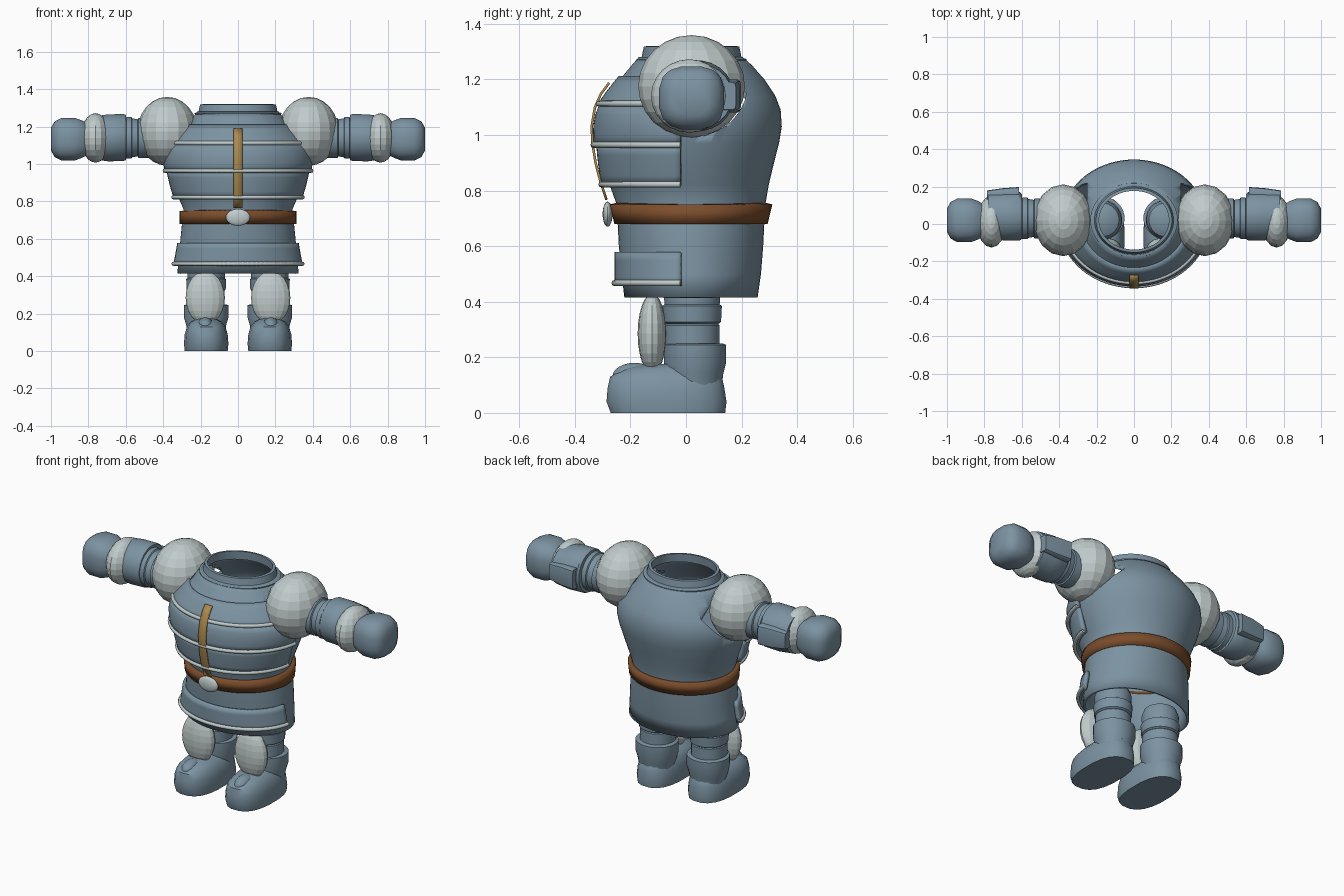
import bpy, bmesh
from math import sin, cos, pi, acos, copysign
from mathutils import Matrix, Vector

if "Cube" in bpy.data.objects:
    bpy.data.objects.remove(bpy.data.objects["Cube"])


def material(name, rgb):
    m = bpy.data.materials.new(name)
    m.use_nodes = True
    m.diffuse_color = (*rgb, 1)
    m.node_tree.nodes["Principled BSDF"].inputs["Base Color"].default_value = (*rgb, 1)
    return m


STEEL = material("blue grey steel", (0.2, 0.29, 0.36))
PALE = material("pale grey metal", (0.53, 0.6, 0.6))
LEATHER = material("brown leather", (0.2, 0.075, 0.025))
GOLD = material("dull gold", (0.42, 0.26, 0.08))


def finish(name, bm, mat, smooth=35, closed=True, mirror=False):
    if mirror:
        bmesh.ops.scale(bm, vec=(-1, 1, 1), verts=bm.verts)
    if closed:
        bmesh.ops.recalc_face_normals(bm, faces=bm.faces)
    mesh = bpy.data.meshes.new(name)
    bm.to_mesh(mesh)
    bm.free()
    ob = bpy.data.objects.new(name, mesh)
    bpy.context.collection.objects.link(ob)
    mesh.materials.append(mat)
    if smooth:
        activate(ob)
        bpy.ops.object.shade_smooth_by_angle(angle=smooth * pi / 180)
    return ob


def activate(ob):
    bpy.ops.object.select_all(action='DESELECT')
    ob.select_set(True)
    bpy.context.view_layer.objects.active = ob


def apply_all(ob):
    activate(ob)
    for m in list(ob.modifiers):
        bpy.ops.object.modifier_apply(modifier=m.name)


def loft(name, rings, mat, axis='z', n=24, power=2, caps=True, mirror=False, smooth=35, closed=True):
    """Rings are (height, centre u, centre v, radius u, radius v)."""
    bm = bmesh.new()
    rows = []
    for h, cu, cv, ru, rv in rings:
        row = []
        for i in range(n):
            t = 2 * pi * (i + 0.5) / n
            u = cu + ru * copysign(abs(sin(t)) ** (2 / power), sin(t))
            v = cv - rv * copysign(abs(cos(t)) ** (2 / power), cos(t))
            row.append(bm.verts.new((u, v, h) if axis == 'z' else (h, u, v)))
        rows.append(row)
    for a, b in zip(rows, rows[1:]):
        for i in range(n):
            j = (i + 1) % n
            bm.faces.new((a[i], a[j], b[j], b[i]))
    if caps:
        bm.faces.new(rows[0])
        bm.faces.new(rows[-1])
    return finish(name, bm, mat, smooth, closed, mirror)


def ball(name, centre, radii, mat, mirror=False, seg=16, rings=12, smooth=0):
    bm = bmesh.new()
    bmesh.ops.create_uvsphere(bm, u_segments=seg, v_segments=rings, radius=1)
    bm.transform(Matrix.Translation(centre) @ Matrix.Diagonal((*radii, 1)))
    return finish(name, bm, mat, smooth, True, mirror)


# Torso outline: height, half width, front y, back y
BODY = [(.415, .325, -.222, .258), (.5, .316, -.232, .27), (.6, .308, -.242, .278),
        (.68, .3, -.246, .282), (.75, .288, -.25, .286), (.82, .318, -.275, .298),
        (.9, .35, -.297, .317), (.97, .373, -.311, .335), (1.03, .386, -.315, .345),
        (1.09, .378, -.308, .341), (1.14, .346, -.283, .322), (1.2, .288, -.238, .282),
        (1.25, .242, -.196, .238), (1.28, .218, -.17, .205)]


def section(z, off=0):
    for p, q in zip(BODY, BODY[1:]):
        if z <= q[0]:
            break
    f = (z - p[0]) / (q[0] - p[0])
    a, fr, bk = (p[k] + f * (q[k] - p[k]) for k in (1, 2, 3))
    return z, 0, (fr + bk) / 2, a + off, (bk - fr) / 2 + off


def thicken(ob, amount):
    m = ob.modifiers.new("thickness", 'SOLIDIFY')
    m.thickness, m.offset = amount, -1
    apply_all(ob)


# Hollow torso with round armholes
torso = loft("torso", [section(b[0]) for b in BODY], STEEL, n=64, caps=False, closed=False)
thicken(torso, .015)
for mirror in (False, True):
    cutter = loft("armhole_cutter", [(.25, .03, 1.19, .193, .193), (.6, .03, 1.19, .193, .193)],
                  STEEL, axis='x', n=48, mirror=mirror)
    cutter.hide_render = True
    cut = torso.modifiers.new("armhole", 'BOOLEAN')
    cut.operation, cut.solver, cut.object = 'DIFFERENCE', 'EXACT', cutter
    apply_all(torso)
    bpy.data.objects.remove(cutter)

# Neck ring
loft("neck_ring", [(1.25, 0, .02, .225, .2), (1.272, 0, .02, .234, .198), (1.28, 0, .02, .212, .18),
                   (1.318, 0, .02, .203, .172), (1.32, 0, .02, .187, .157), (1.27, 0, .02, .19, .16)],
     STEEL, n=48, caps=False, closed=False)

# Belt and buckle
belt = loft("belt", [section(.68, .012), section(.75, .025)], LEATHER, n=64, caps=False, closed=False)
thicken(belt, .03)
ball("buckle", (0, -.282, .715), (.065, .018, .045), PALE, seg=20, smooth=40)


def arc(z, off, n=40, edge=-.02):
    """Front part of the torso section, ending at the side edge."""
    z, _, c, a, h = section(z, off)
    end = acos((c - edge) / h)
    return [Vector((a * sin(end * (2 * i / n - 1)), c - h * cos(end * (2 * i / n - 1)), z)) for i in range(n + 1)]


# Front armour plates, each with a pale rim along its lower edge
for name, z0, z1, low, high in (("skirt_plate", .46, .578, .03, .018), ("waist_plate", .815, .965, .03, .013),
                                ("chest_plate", .957, 1.112, .024, .014), ("collar_plate", 1.105, 1.212, .018, .014)):
    bm = bmesh.new()
    rows = [[bm.verts.new(p) for p in arc(z0 + (z1 - z0) * k / 4, low + (high - low) * k / 4)] for k in range(5)]
    for a, b in zip(rows, rows[1:]):
        for i in range(len(a) - 1):
            bm.faces.new((a[i], a[i + 1], b[i + 1], b[i]))
    thicken(finish(name, bm, STEEL, 35, False), .022)
    curve = bpy.data.curves.new(name + "_rim", 'CURVE')
    curve.dimensions = '3D'
    curve.bevel_depth, curve.bevel_resolution, curve.use_fill_caps = .011, 2, True
    pts = arc(z0 + .007, low - .001)
    line = curve.splines.new('POLY')
    line.points.add(len(pts) - 1)
    for p, co in zip(line.points, pts):
        p.co = (*co, 1)
    curve.materials.append(PALE)
    bpy.context.collection.objects.link(bpy.data.objects.new(name + "_rim", curve))

# Gold strap bowed over the chest
bm = bmesh.new()
strap = [(-.28, 1.19), (-.31, 1.15), (-.332, 1.1), (-.344, 1.03), (-.341, .97), (-.33, .9), (-.312, .83), (-.29, .765)]
pairs = [[bm.verts.new((x, y, z)) for x in (-.024, .024)] for y, z in strap]
for a, b in zip(pairs, pairs[1:]):
    bm.faces.new((a[0], b[0], b[1], a[1]))
thicken(finish("chest_strap", bm, GOLD, 35, False), .009)

for side, m in (("left", False), ("right", True)):
    # Arm
    ball(side + "_shoulder", (.378, .02, 1.175), (.16, .192, .184), PALE, m)
    loft(side + "_sleeve", [(x, .03, 1.14, r, r) for x, r in
                            ((.36, .1), (.42, .108), (.532, .108), (.536, .1), (.566, .105),
                             (.57, .112), (.597, .112), (.6, .1), (.64, .1))], STEEL, 'x', mirror=m)
    loft(side + "_cuff", [(.6, .04, 1.142, .122, .122), (.61, .042, 1.142, .13, .126),
                          (.69, .042, 1.14, .132, .127), (.78, .045, 1.14, .122, .115)], STEEL, 'x', mirror=m)
    loft(side + "_cuff_plate", [(.615, .165, 1.14, .033, .06), (.7, .157, 1.14, .035, .06),
                                (.785, .145, 1.14, .035, .05)], STEEL, 'x', n=12, power=6, mirror=m)
    ball(side + "_wrist_guard", (.762, .012, 1.14), (.08, .138, .132), PALE, m)
    loft(side + "_hand", [(x, .02, 1.133, r, r * .97) for x, r in
                          ((.8, .085), (.835, .105), (.87, .118), (.945, .118), (.98, .1), (1, .064))],
         STEEL, 'x', n=16, power=2.8, mirror=m)

    # Leg
    loft(side + "_leg", [(z, .17, .022, r, r) for z, r in
                         ((.15, .1), (.315, .1), (.32, .095), (.327, .105), (.385, .108), (.39, .1),
                          (.44, .104), (.48, .09), (.5, .05))], STEEL, mirror=m)
    loft(side + "_boot_cuff", [(.1, .17, .03, .1, .1), (.14, .17, .03, .108, .105), (.18, .17, .032, .12, .113),
                               (.245, .17, .032, .12, .113), (.25, .17, .032, .105, .1)], STEEL, mirror=m)
    loft(side + "_foot", [(0, .17, -.065, .116, .208), (.04, .17, -.07, .12, .218), (.09, .17, -.072, .116, .212),
                          (.13, .17, -.072, .104, .203), (.158, .17, -.06, .082, .165),
                          (.175, .17, -.04, .05, .12)], STEEL, n=20, power=2.5, mirror=m, smooth=45)
    ball(side + "_toe_ridge", (.175, -.185, .13), (.046, .08, .05), STEEL, m, smooth=40)
    ball(side + "_knee_guard", (.175, -.122, .285), (.105, .052, .143), PALE, m)
